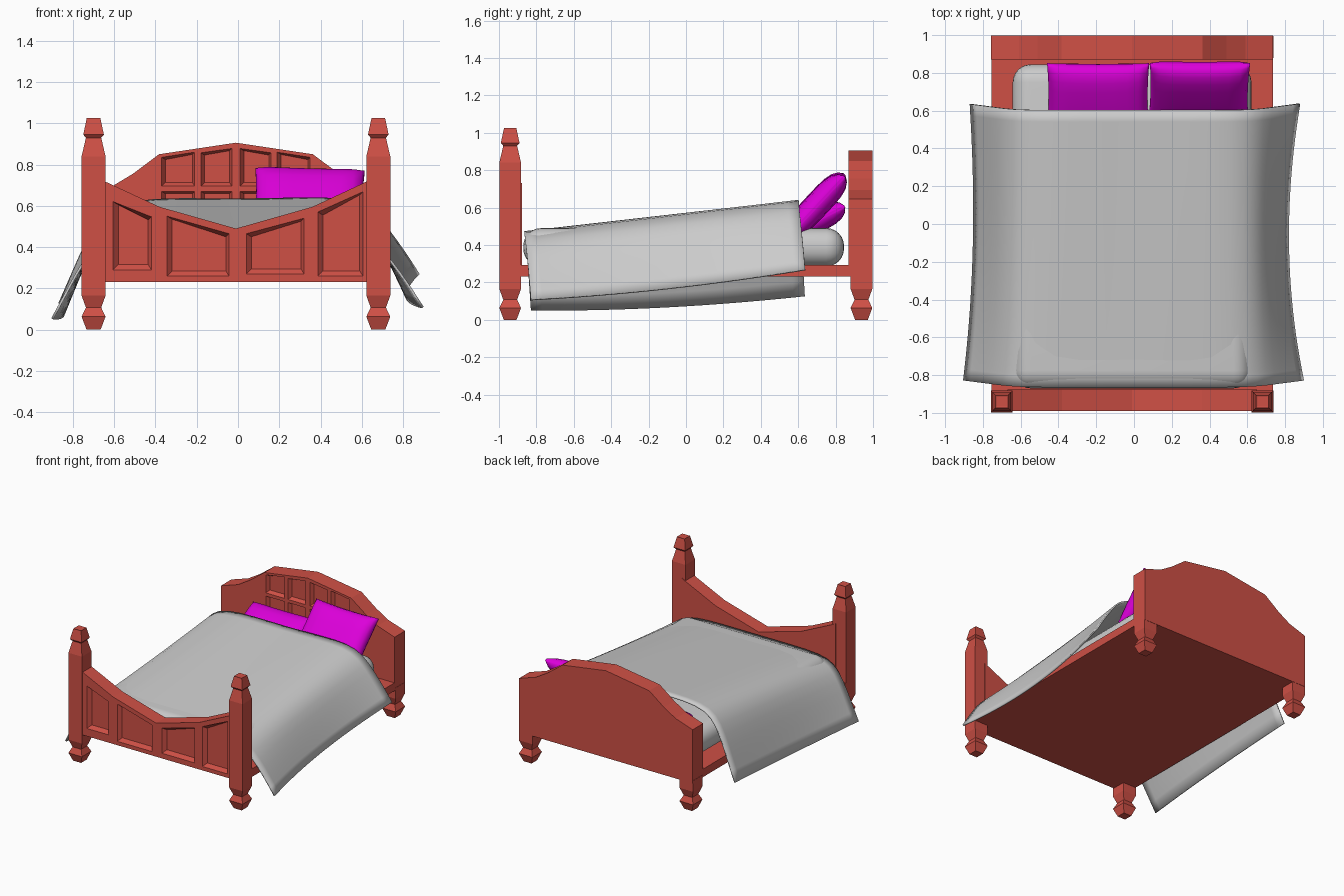
import bpy, bmesh, math
from mathutils import Matrix, Vector

if "Cube" in bpy.data.objects:
    bpy.data.objects.remove(bpy.data.objects["Cube"])

CX = -0.01  # the frame sits slightly off centre because the blanket hangs unevenly


def material(name, rgb):
    m = bpy.data.materials.new(name)
    m.diffuse_color = (*rgb, 1)
    m.use_nodes = True
    m.node_tree.nodes["Principled BSDF"].inputs["Base Color"].default_value = m.diffuse_color
    return m


WOOD = material("red_wood", (0.62, 0.08, 0.06))
PURPLE = material("purple_cloth", (0.72, 0.0, 0.70))


def make(name, bm, mat=None, smooth=False):
    bmesh.ops.recalc_face_normals(bm, faces=bm.faces)
    me = bpy.data.meshes.new(name)
    bm.to_mesh(me)
    bm.free()
    ob = bpy.data.objects.new(name, me)
    bpy.context.collection.objects.link(ob)
    if mat:
        me.materials.append(mat)
    for p in me.polygons:
        p.use_smooth = smooth
    return ob


def loft(bm, loops):
    """Skin a list of equal-length closed loops and cap both ends."""
    rings = [[bm.verts.new(p) for p in loop] for loop in loops]
    for a, b in zip(rings, rings[1:]):
        for i in range(len(a)):
            j = (i + 1) % len(a)
            bm.faces.new((a[i], a[j], b[j], b[i]))
    bm.faces.new(rings[0])
    bm.faces.new(rings[-1])


def box(name, x0, x1, y0, y1, z0, z1, mat=None, smooth=False):
    bm = bmesh.new()
    loft(bm, [[(x0, y0, z), (x1, y0, z), (x1, y1, z), (x0, y1, z)] for z in (z0, z1)])
    return make(name, bm, mat, smooth)


def square_post(name, x, y, profile):
    bm = bmesh.new()
    loft(bm, [[(x + sx * r, y + sy * r, z) for sx, sy in ((-1, -1), (1, -1), (1, 1), (-1, 1))]
              for r, z in profile])
    return make(name, bm, WOOD)


def board(name, half_outline, bottom, y0, y1, panels, depth=0.025, rim=0.025):
    """Mirrored board outline with tapered recesses cut in its front face.
    Panel = (x left, x right, z bottom, z top left, z top right)."""
    top = [(CX - x, z) for x, z in half_outline] + [(CX + x, z) for x, z in half_outline[-2::-1]]
    xe = half_outline[0][0]
    outline = top + [(CX + xe, bottom), (CX - xe, bottom)]
    bm = bmesh.new()
    loft(bm, [[(x, y, z) for x, z in outline] for y in (y0, y1)])
    ob = make(name, bm, WOOD)
    cut = bmesh.new()
    for xl, xr, zb, zl, zr in panels:
        loops = []
        for y, i in ((y0 - 0.01, 0), (y0, 0), (y0 + depth, rim)):
            j = i * 0.6
            loops.append([(xl + i, y, zb + i), (xr - j, y, zb + i), (xr - j, y, zr - j), (xl + i, y, zl - j)])
        loft(cut, loops)
    cutter = make(name + "_cutter", cut, WOOD)
    cutter.hide_render = True
    mod = ob.modifiers.new("panels", 'BOOLEAN')
    mod.operation, mod.solver, mod.object = 'DIFFERENCE', 'EXACT', cutter
    bpy.context.view_layer.objects.active = ob
    bpy.ops.object.modifier_apply(modifier=mod.name)
    bpy.data.objects.remove(cutter)
    return ob


# Posts and feet
foot = [(0.034, 0), (0.058, 0.063), (0.037, 0.107), (0.058, 0.165)]
front = foot + [(0.058, 0.84), (0.037, 0.93), (0.050, 0.945), (0.033, 1.025), (0.026, 1.022)]
for side, s in (("left", -1), ("right", 1)):
    square_post("front_post_" + side, CX + s * 0.69, -0.94, front)
    square_post("back_foot_" + side, CX + s * 0.69, 0.938, foot + [(0.058, 0.25)])

# Base slab, whose edges read as side rails
box("bed_base", CX - 0.745, CX + 0.745, -0.94, 0.94, 0.23, 0.292, WOOD)

# Footboard with four irregular panels
board("footboard", [(0.66, 0.73), (0.37, 0.595), (0, 0.49)], 0.23, -0.99, -0.877, [
    (-0.605, -0.42, 0.29, 0.62, 0.547),
    (-0.344, -0.044, 0.26, 0.55, 0.465),
    (0.04, 0.32, 0.27, 0.465, 0.54),
    (0.387, 0.605, 0.26, 0.57, 0.668)])

# Headboard with two rows of four panels
cols = [(-0.37, -0.21, 0.835, 0.86), (-0.18, -0.03, 0.857, 0.878)]
panels = []
for xl, xr, zl, zr in cols:
    for zb, a, b in ((0.695, zl, zr), (0.50, 0.67, 0.67)):
        panels.append((xl, xr, zb, a, b))
        panels.append((2 * CX - xr, 2 * CX - xl, zb, b, a))
board("headboard", [(0.746, 0.647), (0.60, 0.695), (0.50, 0.755), (0.373, 0.85), (0, 0.906)],
      0.23, 0.87, 0.998, panels, rim=0.018)

# Mattress
mattress = box("mattress", CX - 0.632, CX + 0.632, -0.87, 0.845, 0.285, 0.49, smooth=True)
bev = mattress.modifiers.new("round", 'BEVEL')
bev.width, bev.segments = 0.095, 6


# Pillows: cushioned slabs, thick in the middle and thin at the rim
def pillow(name, centre, size, tilt, roll):
    bm = bmesh.new()
    bmesh.ops.create_cube(bm, size=2)
    bmesh.ops.subdivide_edges(bm, edges=bm.edges[:], cuts=9, use_grid_fill=True)
    for v in bm.verts:
        u, w = (math.sin(c * math.pi / 2) for c in v.co.xy)
        puff = 0.12 + 0.88 * math.sqrt(max(0, (1 - u ** 6) * (1 - w ** 4)))
        v.co = Vector((u * (1 - 0.03 * (1 - w * w)) * size[0] / 2,
                       w * (1 - 0.04 * (1 - u * u)) * size[1] / 2,
                       v.co.z * puff * size[2] / 2))
    bm.transform(Matrix.Translation(centre) @ Matrix.Rotation(math.radians(roll), 4, 'Y')
                 @ Matrix.Rotation(math.radians(tilt), 4, 'X'))
    return make(name, bm, PURPLE, True)


pillow("pillow_right", (0.345, 0.70, 0.615), (0.53, 0.43, 0.135), 47, 1.5)
pillow("pillow_left", (-0.19, 0.67, 0.515), (0.54, 0.40, 0.13), 27, 0)

# Blanket: front and back cross-sections blended along y, pinched in the middle
front_sec = [(-0.905, 0.055), (-0.83, 0.195), (-0.755, 0.335), (-0.67, 0.435), (-0.55, 0.47), (-0.3, 0.475),
             (0, 0.473), (0.3, 0.475), (0.53, 0.47), (0.66, 0.43), (0.75, 0.335), (0.83, 0.22), (0.90, 0.11)]
back_sec = [(-0.87, 0.13), (-0.80, 0.29), (-0.73, 0.45), (-0.65, 0.575), (-0.52, 0.63), (-0.28, 0.64),
            (0, 0.633), (0.3, 0.642), (0.52, 0.643), (0.65, 0.59), (0.73, 0.49), (0.81, 0.38), (0.88, 0.27)]
ROWS = 12
bm = bmesh.new()
grid = []
for r in range(ROWS + 1):
    t = r / ROWS
    bow = 4 * t * (1 - t)
    row = []
    for (xa, za), (xb, zb) in zip(front_sec, back_sec):
        x, z = xa + (xb - xa) * t, za + (zb - za) * t
        hang = max(0, (abs(x) - 0.62) / 0.27)
        side = 0.07 if x > 0 else 0.035
        y = -0.865 + 1.467 * t + 0.035 * hang
        row.append(bm.verts.new((x - math.copysign(side * bow * hang, x), y, z - 0.022 * bow * hang)))
    grid.append(row)
for a, b in zip(grid, grid[1:]):
    for i in range(len(a) - 1):
        bm.faces.new((a[i], a[i + 1], b[i + 1], b[i]))
blanket = make("blanket", bm, smooth=True)
if blanket.data.polygons[70].normal.z < 0:
    blanket.data.flip_normals()
sub = blanket.modifiers.new("smooth", 'SUBSURF')
sub.levels = sub.render_levels = 1
sub.boundary_smooth = 'PRESERVE_CORNERS'
sol = blanket.modifiers.new("thickness", 'SOLIDIFY')
sol.thickness, sol.offset = 0.012, -1
